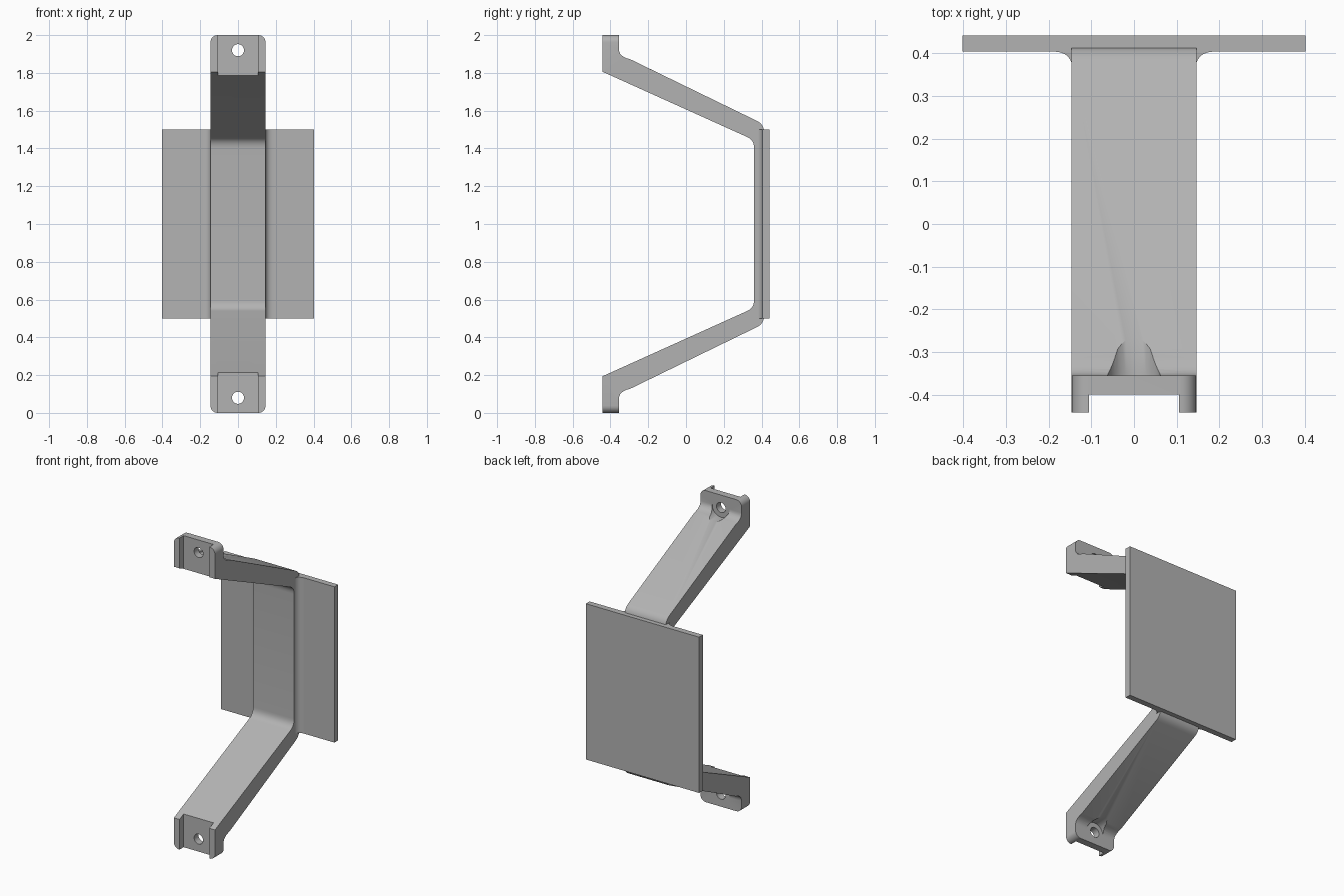
import bpy, bmesh, math
from mathutils import Matrix, Vector

cube = bpy.data.objects.get("Cube")
if cube:
    bpy.data.objects.remove(cube, do_unlink=True)

grey = bpy.data.materials.new("plain grey")
grey.use_nodes = True
colour = (0.45, 0.45, 0.45, 1)
grey.diffuse_color = colour
grey.node_tree.nodes["Principled BSDF"].inputs["Base Color"].default_value = colour


def finish(bm, name):
    bmesh.ops.recalc_face_normals(bm, faces=bm.faces)
    mesh = bpy.data.meshes.new(name)
    bm.to_mesh(mesh)
    bm.free()
    obj = bpy.data.objects.new(name, mesh)
    bpy.context.collection.objects.link(obj)
    mesh.materials.append(grey)
    return obj


def prism(points, offset):
    """Extrude a closed 3D outline along an offset."""
    bm = bmesh.new()
    face = bm.faces.new([bm.verts.new(p) for p in points])
    ext = bmesh.ops.extrude_face_region(bm, geom=[face])
    moved = [g for g in ext["geom"] if isinstance(g, bmesh.types.BMVert)]
    bmesh.ops.translate(bm, verts=moved, vec=offset)
    return bm


def round_corner(a, corner, b, steps=6):
    """Curved fillet from a to b, pulled towards the corner."""
    a, corner, b = Vector(a), Vector(corner), Vector(b)
    ts = [i / steps for i in range(steps + 1)]
    return [a * (1 - t) ** 2 + corner * 2 * t * (1 - t) + b * t * t for t in ts]


def cut(target, bm):
    """Subtract a solid and discard it."""
    cutter = finish(bm, "cutter")
    cutter.hide_render = True
    mod = target.modifiers.new("cut", "BOOLEAN")
    mod.operation = "DIFFERENCE"
    mod.solver = "EXACT"
    mod.object = cutter
    bpy.context.view_layer.objects.active = target
    bpy.ops.object.modifier_apply(modifier=mod.name)
    bpy.data.objects.remove(cutter, do_unlink=True)


def box(size, centre):
    bm = bmesh.new()
    bmesh.ops.create_cube(bm, size=1)
    bmesh.ops.scale(bm, vec=size, verts=bm.verts)
    bmesh.ops.translate(bm, vec=centre, verts=bm.verts)
    return bm


def bore(radius, y0, y1, z):
    bm = bmesh.new()
    place = Matrix.Translation((0, (y0 + y1) / 2, z)) @ Matrix.Rotation(math.pi / 2, 4, "X")
    bmesh.ops.create_cone(bm, cap_ends=True, segments=40, radius1=radius,
                          radius2=radius, depth=y1 - y0, matrix=place)
    return bm


# Bent strap: lower half of the side outline, mirrored about mid height
HALF = 0.146
outer = round_corner((0.415, 0.52), (0.415, 0.473), (0.375, 0.454))
outer += round_corner((-0.295, 0.128), (-0.355, 0.115), (-0.355, 0.075))
outer += [Vector((-0.355, 0)), Vector((-0.442, 0)), Vector((-0.442, 0.194))]
outer += round_corner((0.325, 0.54), (0.361, 0.556), (0.361, 0.6))
outline = outer + [Vector((p.x, 2 - p.y)) for p in reversed(outer)]
bm = prism([(-HALF, p.x, p.y) for p in outline], (2 * HALF, 0, 0))

# Rounded corners at both strap ends
ends = [e for e in bm.edges
        if all(abs(abs(v.co.z - 1) - 1) < 1e-4 for v in e.verts)
        and abs(e.verts[0].co.x - e.verts[1].co.x) < 1e-4]
bmesh.ops.bevel(bm, geom=ends, offset=0.038, segments=7, profile=0.5, affect="EDGES")
strap = finish(bm, "bent_strap")

# Front recess, bolt hole and bolt head clearance in each foot
for side in (-1, 1):
    hole_z = 1 + side * 0.92
    cut(strap, box((0.212, 0.2, 0.5), (0, -0.5, 1 + side * 1.0)))
    cut(strap, bore(0.032, -0.6, -0.2, hole_z))
    cut(strap, bore(0.062, -0.355, 0, hole_z))

# Back plate with fillets running up both sides of the strap
right = [Vector((0.402, 0.442)), Vector((0.402, 0.404))]
right += round_corner((0.19, 0.404), (0.154, 0.404), (HALF, 0.377))
section = right + [Vector((-p.x, p.y)) for p in reversed(right)]
plate = finish(prism([(p.x, p.y, 0.5) for p in section], (0, 0, 1)), "back_plate")

for obj in (strap, plate):
    bpy.ops.object.select_all(action="DESELECT")
    obj.select_set(True)
    bpy.context.view_layer.objects.active = obj
    bpy.ops.object.shade_smooth_by_angle(angle=math.radians(30))
